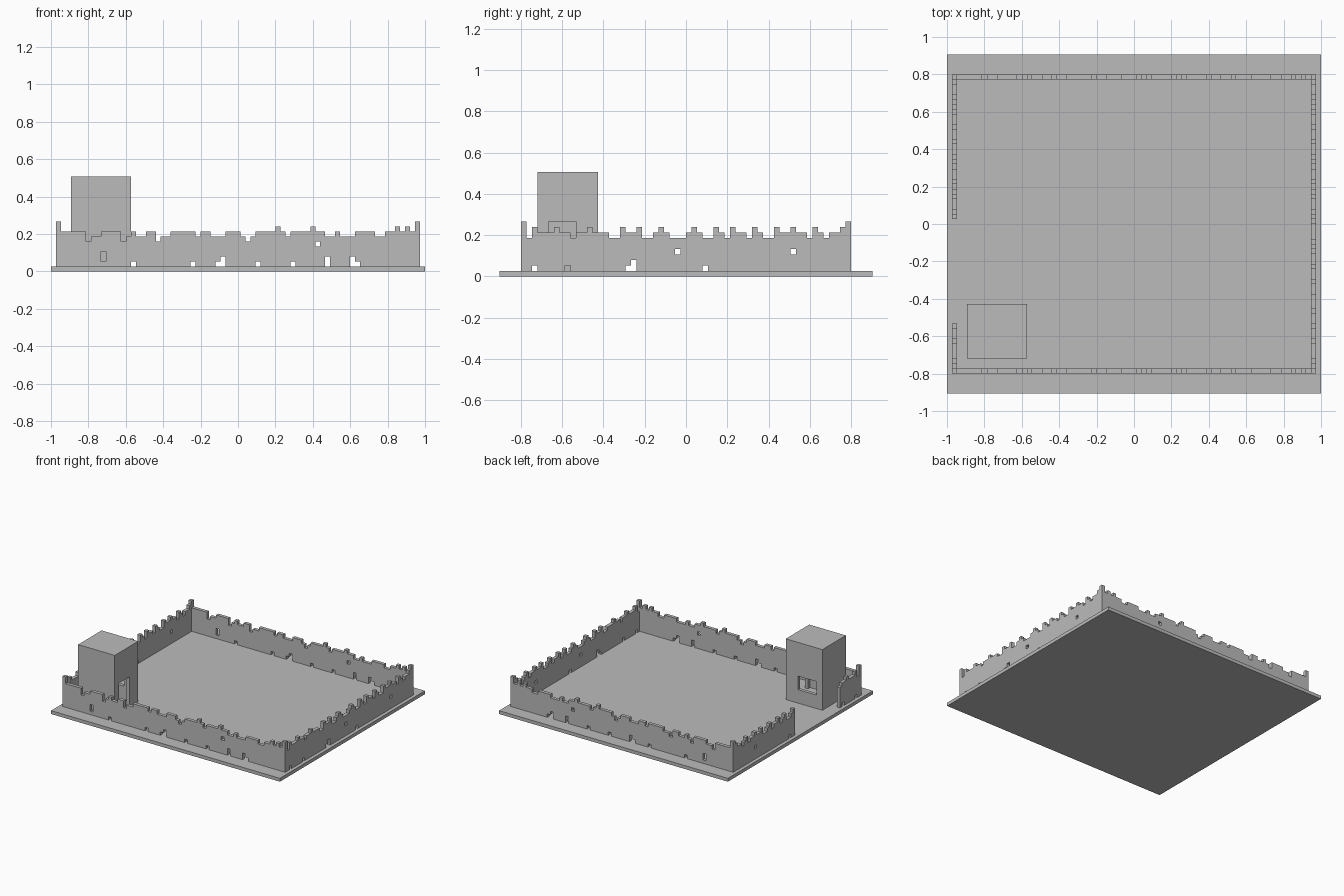
import bpy
import bmesh
from mathutils import Matrix, Vector

if "Cube" in bpy.data.objects:
    bpy.data.objects.remove(bpy.data.objects["Cube"])

CELL = 0.02665  # one building block

stone = bpy.data.materials.new("grey stone")
stone.use_nodes = True
stone.diffuse_color = (0.5, 0.5, 0.5, 1)
stone.node_tree.nodes["Principled BSDF"].inputs["Base Color"].default_value = (0.5, 0.5, 0.5, 1)


def add_object(name, bm):
    bmesh.ops.recalc_face_normals(bm, faces=bm.faces)
    mesh = bpy.data.meshes.new(name)
    bm.to_mesh(mesh)
    bm.free()
    mesh.materials.append(stone)
    obj = bpy.data.objects.new(name, mesh)
    bpy.context.collection.objects.link(obj)


def box(name, low, high):
    low, high = Vector(low), Vector(high)
    bm = bmesh.new()
    bmesh.ops.create_cube(bm, size=1)
    bmesh.ops.scale(bm, vec=high - low, verts=bm.verts)
    bmesh.ops.translate(bm, vec=(low + high) / 2, verts=bm.verts)
    add_object(name, bm)


def block_wall(name, tops, holes, origin, along_y=False, columns=None):
    """Wall one block thick: a top row per column, with some blocks left out."""
    bm = bmesh.new()
    for c in columns or range(len(tops)):
        for r in range(1, tops[c]):
            if (c, r) not in holes:
                corners = ((c, r), (c + 1, r), (c + 1, r + 1), (c, r + 1))
                bm.faces.new([bm.verts.new((u * CELL, 0, v * CELL)) for u, v in corners])
    bmesh.ops.remove_doubles(bm, verts=bm.verts, dist=CELL / 10)
    front = bmesh.ops.extrude_face_region(bm, geom=bm.faces[:], use_keep_orig=True)
    moved = [v for v in front["geom"] if isinstance(v, bmesh.types.BMVert)]
    bmesh.ops.translate(bm, vec=(0, CELL, 0), verts=moved)
    bmesh.ops.dissolve_limit(bm, angle_limit=0.01, verts=bm.verts, edges=bm.edges)
    if along_y:
        swap = Matrix(((0, 1, 0), (1, 0, 0), (0, 0, 1)))
        bmesh.ops.transform(bm, matrix=swap.to_4x4(), verts=bm.verts)
    bmesh.ops.translate(bm, vec=origin, verts=bm.verts)
    add_object(name, bm)


# Battlement outline: c corner, m merlon, b full, l low, n notch
ROWS = {"c": 10, "m": 9, "b": 8, "l": 7, "n": 6}
long_tops = [ROWS[k] for k in
             "cbbbbbnllbbbbnlbllbbnllbbbbblbblllbbblnlbbbbmblbbbbmbbllblllbbbbllbbmbmbc"]
side_tops = [ROWS[k] for k in
             "clmbbbmbblbbmbbbllmbbmllbmblllbmbllmblmbblmbllmbbmbblmblbbmc"]

# Broken blocks as (column, row)
long_holes = {(9, 2), (9, 3), (15, 1), (27, 1), (32, 1), (33, 1), (33, 2), (40, 1),
              (47, 1), (52, 5), (54, 1), (54, 2), (59, 1), (59, 2), (60, 1)}
side_holes = {(2, 1), (8, 1), (19, 1), (20, 1), (20, 2), (28, 4), (33, 1), (49, 4)}

# Ground slab
box("ground_slab", (-1, -0.905, 0), (1, 0.905, CELL))

# Curtain walls
x0 = -len(long_tops) * CELL / 2
y0 = -len(side_tops) * CELL / 2
block_wall("front_wall", long_tops, long_holes, (x0, y0, 0))
block_wall("back_wall", long_tops, long_holes, (x0, -y0 - CELL, 0))
last = len(side_tops) - 1
block_wall("left_wall", side_tops, side_holes, (-x0 - CELL, y0, 0), True, range(1, last))

# Right wall, in two lengths beside the gate gap
block_wall("gate_wall_front", side_tops, side_holes, (x0, y0, 0), True, range(1, 10))
block_wall("gate_wall_back", side_tops, side_holes, (x0, y0, 0), True, range(31, last))

# Hollow tower with a doorway and a window
TX, TY, WIDE, DEEP, TALL = -0.893, -0.72, 12, 11, 18
far_x, far_y = TX + WIDE * CELL, TY + DEEP * CELL
door = {(c, r) for c in range(2, 7) for r in range(1, 10)}
window = {(c, r) for c in range(2, 8) for r in range(5, 9)}
block_wall("tower_front", [TALL] * WIDE, (), (TX, TY, 0))
block_wall("tower_back", [TALL] * WIDE, window, (TX, far_y - CELL, 0))
inner = range(1, DEEP - 1)
block_wall("tower_right", [TALL] * DEEP, (), (TX, TY, 0), True, inner)
block_wall("tower_left", [TALL] * DEEP, door, (far_x - CELL, TY, 0), True, inner)
box("tower_roof", (TX, TY, TALL * CELL), (far_x, far_y, (TALL + 1) * CELL))
